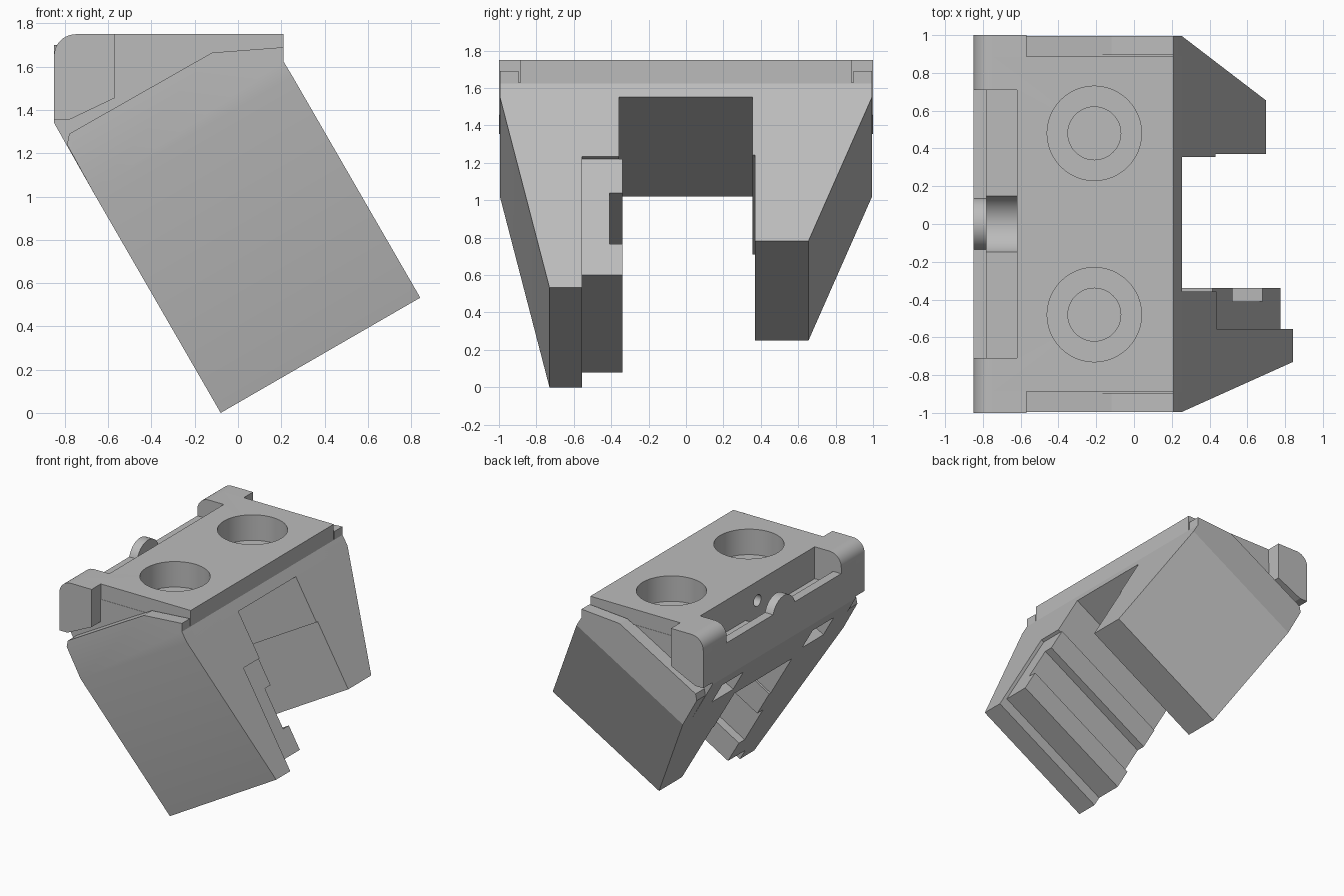
import bpy, bmesh, math
from mathutils import Vector

if "Cube" in bpy.data.objects:
    bpy.data.objects.remove(bpy.data.objects["Cube"])

grey = bpy.data.materials.new("plain_grey")
grey.use_nodes = True
grey.diffuse_color = (0.5, 0.5, 0.5, 1)
grey.node_tree.nodes["Principled BSDF"].inputs["Base Color"].default_value = (0.5, 0.5, 0.5, 1)

WIDTH = 1.065   # leg width across the tilt
FOLD = 1.178    # height along the leg where the taper ends


def tilt(s, w):
    """Point (x, z) at s up the tilted leg and w across it."""
    c, n = math.cos(math.pi / 6), 0.5
    return (-0.08 - n * s + c * w, c * s + n * w)


def make(name, verts, faces):
    bm = bmesh.new()
    vs = [bm.verts.new(v) for v in verts]
    for f in faces:
        bm.faces.new([vs[i] for i in f])
    bmesh.ops.recalc_face_normals(bm, faces=bm.faces)
    me = bpy.data.meshes.new(name)
    bm.to_mesh(me)
    bm.free()
    me.materials.append(grey)
    ob = bpy.data.objects.new(name, me)
    bpy.context.collection.objects.link(ob)
    return ob


def loft(name, ring_a, ring_b):
    n = len(ring_a)
    sides = [(i, (i + 1) % n, (i + 1) % n + n, i + n) for i in range(n)]
    return make(name, ring_a + ring_b, [range(n), range(n, 2 * n)] + sides)


def slab(name, profile, y0, y1):
    """Extrude an (x, z) profile along y."""
    return loft(name, [(x, y0, z) for x, z in profile], [(x, y1, z) for x, z in profile])


def box(name, x0, x1, y0, y1, z0, z1):
    return slab(name, [(x0, z0), (x1, z0), (x1, z1), (x0, z1)], y0, y1)


def tilted(name, s0, s1, w0, w1, y0, y1):
    return slab(name, [tilt(s0, w0), tilt(s0, w1), tilt(s1, w1), tilt(s1, w0)], y0, y1)


def rod(name, start, end, r, n=48):
    a, b = Vector(start), Vector(end)
    q = (b - a).to_track_quat('Z', 'Y')
    ring = [q @ Vector((r * math.cos(t), r * math.sin(t), 0))
            for t in (2 * math.pi * i / n for i in range(n))]
    return loft(name, [a + p for p in ring], [b + p for p in ring])


def cut(ob, cutters):
    for c in cutters:
        c.hide_render = True
        c.hide_viewport = True
        m = ob.modifiers.new("cut", 'BOOLEAN')
        m.operation, m.solver, m.object = 'DIFFERENCE', 'EXACT', c
    dg = bpy.context.evaluated_depsgraph_get()
    me = bpy.data.meshes.new_from_object(ob.evaluated_get(dg))
    ob.modifiers.clear()
    ob.data = me


def corner(r=0.1, n=10):
    """Rounded upper corner of the mount, from its top to its end."""
    return [(-0.75 - r * math.sin(t), 1.65 + r * math.cos(t))
            for t in (math.pi / 2 * i / n for i in range(n + 1))]


# mounting body
body = slab("mount_body", [tilt(FOLD, 0), tilt(FOLD, WIDTH), (0.21, 1.625), (0.21, 1.75)]
            + corner() + [(-0.85, 1.34)], -0.888, 0.888)


# tapered legs with their upper cheeks
def leg(name, side, tip_s, inner, tip_y):
    outline = [tilt(tip_s, 0), tilt(tip_s, WIDTH), tilt(FOLD, WIDTH), (0.21, 1.625),
               (0.21, 1.69), (-0.12, 1.665), (-0.78, 1.29), (-0.79, 1.24), tilt(FOLD, 0)]
    n = len(outline)
    outer_y = [tip_y, tip_y] + [0.995] * (n - 2)
    verts = [(x, side * inner, z) for x, z in outline]
    verts += [(x, side * y, z) for (x, z), y in zip(outline, outer_y)]
    faces = [range(n), (n, n + 1, n + 2, 2 * n - 1), range(n + 2, 2 * n)]
    faces += [(i, (i + 1) % n, (i + 1) % n + n, i + n) for i in range(n)]
    return make(name, verts, faces)


front_leg = leg("front_leg", -1, 0, 0.555, 0.73)
back_leg = leg("back_leg", 1, 0.289, 0.37, 0.655)

# cutters for screw holes, underside pockets and side slots
shared = []
for y in (-0.48, 0.48):
    shared.append(rod("counterbore_cutter", (-0.21, y, 1.55), (-0.21, y, 2), 0.25))
    shared.append(rod("screw_cutter", (-0.21, y, 1.36), (-0.21, y, 2), 0.14))
    p = math.copysign(0.56, y)
    shared.append(tilted("pocket_cutter", 1.26, 1.44, -0.2, 0.16, p - 0.13, p + 0.13))
    p = math.copysign(0.891, y)
    shared.append(box("slot_cutter", -1, 1, p - 0.005, p + 0.005, 1.63, 2))

# trough along the end, with its rounded seat and small bore
trough = [box("ledge_cutter", -1, -0.62, -0.71, 0.71, 1.6, 2),
          box("trough_cutter", -0.78, -0.62, -0.71, 0.71, 1.5, 2),
          rod("seat_cutter", (-0.78, 0, 1.56), (-0.62, 0, 1.56), 0.16),
          rod("bore_cutter", (-0.7, 0, 1.6), (-0.42, 0, 1.6), 0.045, 24)]

cut(body, shared + trough)
cut(front_leg, shared)
cut(back_leg, shared)

# rounded boss on the ledge
boss = rod("ledge_boss", (-0.85, 0, 1.56), (-0.78, 0, 1.56), 0.14)

# ears on both ends of the mount
ears = []
for label, side in (("front", -1), ("back", 1)):
    ears.append(slab(label + "_ear", [(-0.57, 1.455), (-0.57, 1.75)] + corner()
                     + [(-0.85, 1.355), (-0.78, 1.355)], side * 0.885, side))

# pads and the notched rail on the inner leg faces
tilted("front_pad", 0.81, FOLD, 0, WIDTH, -0.57, -0.357)
tilted("back_pad", 0.82, FOLD, 0, WIDTH, 0.355, 0.38)
rail = [(0.092, 0.34), (0.283, 0.34), (0.283, 0.41), (0.6, 0.41),
        (0.6, 0.34), (0.81, 0.34), (0.81, 0.57), (0.092, 0.57)]


def rail_ring(w):
    return [(tilt(s, w)[0], -y, tilt(s, w)[1]) for s, y in rail]


loft("notched_rail", rail_ring(0), rail_ring(1.04))

# smooth only the shallow folds and round parts
for ob in [body, front_leg, back_leg, boss] + ears:
    bpy.ops.object.select_all(action='DESELECT')
    bpy.context.view_layer.objects.active = ob
    ob.select_set(True)
    bpy.ops.object.shade_smooth_by_angle(angle=math.radians(20))
